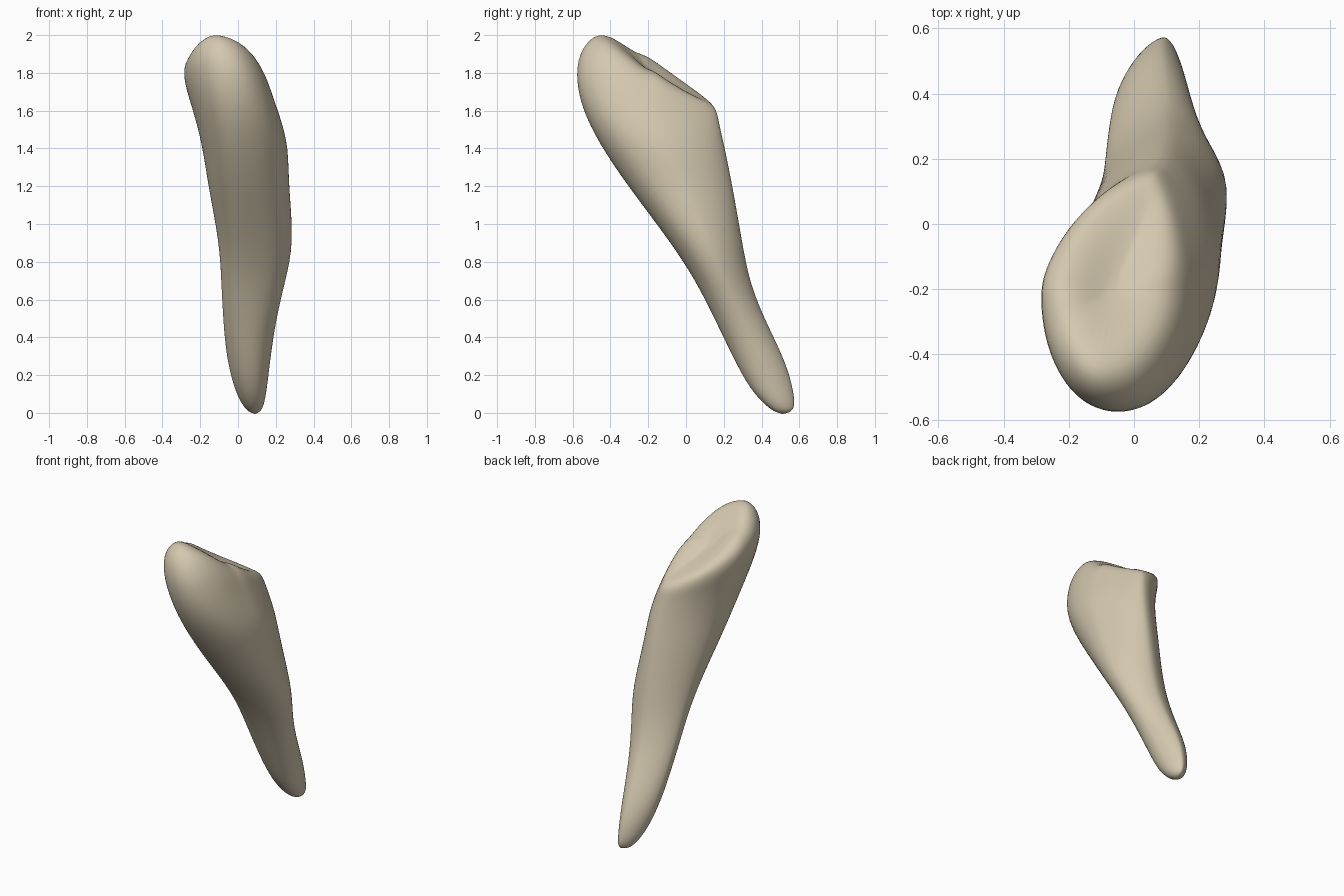
import bpy, bmesh
from math import sin, cos, pi

cube = bpy.data.objects.get("Cube")
if cube:
    bpy.data.objects.remove(cube, do_unlink=True)

ivory = bpy.data.materials.new("ivory")
ivory.use_nodes = True
color = (0.66, 0.58, 0.43, 1)
ivory.diffuse_color = color
ivory.node_tree.nodes["Principled BSDF"].inputs["Base Color"].default_value = color

SEGMENTS = 24

# Sections from root tip to crown:
# left x, right x, front x, back x, front y, front z, back y, back z
sections = [
    (.04, .13, .08, .10, .44, .02, .57, .01),
    (-.01, .15, .07, .09, .34, .12, .58, .07),
    (-.06, .17, .06, .08, .25, .29, .54, .25),
    (-.08, .20, .06, .09, .15, .5, .43, .47),
    (-.09, .25, .06, .10, .05, .7, .34, .68),
    (-.1, .3, .05, .11, -.08, .9, .3, .9),
    (-.16, .27, .02, .1, -.31, 1.2, .25, 1.2),
    (-.19, .27, -.01, .09, -.46, 1.42, .21, 1.4),
    (-.24, .23, -.03, .07, -.56, 1.62, .18, 1.53),
    (-.29, .19, -.05, .06, -.59, 1.8, .17, 1.59),
    (-.29, .16, -.07, .05, -.56, 1.93, .14, 1.64),
    (-.23, .11, -.09, .04, -.47, 2.02, .06, 1.67),
    (-.16, .03, -.09, -.01, -.36, 1.97, -.06, 1.73),
]


def section_ring(bm, section):
    """Rounded outline through four extremes, narrower toward the back."""
    left, right, front_x, back_x, front_y, front_z, back_y, back_z = section
    mid_y = (front_y + back_y) / 2
    roll = 0.2 * max(0, min(1, (front_z - 1.4) * 2))
    ring = []
    for i in range(SEGMENTS):
        c, s = cos(2 * pi * i / SEGMENTS), sin(2 * pi * i / SEGMENTS)
        power = 1.25 if s > 0 else 0.95
        side, depth = abs(c) ** power, abs(s) ** power
        axis_x = back_x if s > 0 else front_x
        # Let the off-axis extremes meet smoothly at the sides
        x = axis_x + ((right if c > 0 else left) - axis_x) * side
        y = mid_y + ((back_y if s > 0 else front_y) - mid_y) * depth
        t = (y - front_y) / (back_y - front_y)
        z = front_z + (back_z - front_z) * t - roll * (x - axis_x)
        ring.append(bm.verts.new((x, y, z)))
    return ring


def cap(bm, ring, point):
    pole = bm.verts.new(point)
    for i in range(SEGMENTS):
        bm.faces.new((ring[i], ring[(i + 1) % SEGMENTS], pole))


# Tooth body lofted through the sections
bm = bmesh.new()
rings = [section_ring(bm, s) for s in sections]
for low, high in zip(rings, rings[1:]):
    for i in range(SEGMENTS):
        j = (i + 1) % SEGMENTS
        bm.faces.new((low[i], low[j], high[j], high[i]))
cap(bm, rings[0], (.09, .51, -.01))
cap(bm, rings[-1], (-.06, -.2, 1.81))
bmesh.ops.recalc_face_normals(bm, faces=bm.faces)

mesh = bpy.data.meshes.new("tooth")
bm.to_mesh(mesh)
bm.free()
mesh.materials.append(ivory)
for face in mesh.polygons:
    face.use_smooth = True
tooth = bpy.data.objects.new("tooth", mesh)
bpy.context.collection.objects.link(tooth)

# Smooth organic surface
smooth = tooth.modifiers.new("smooth_surface", 'SUBSURF')
smooth.levels = smooth.render_levels = 2
